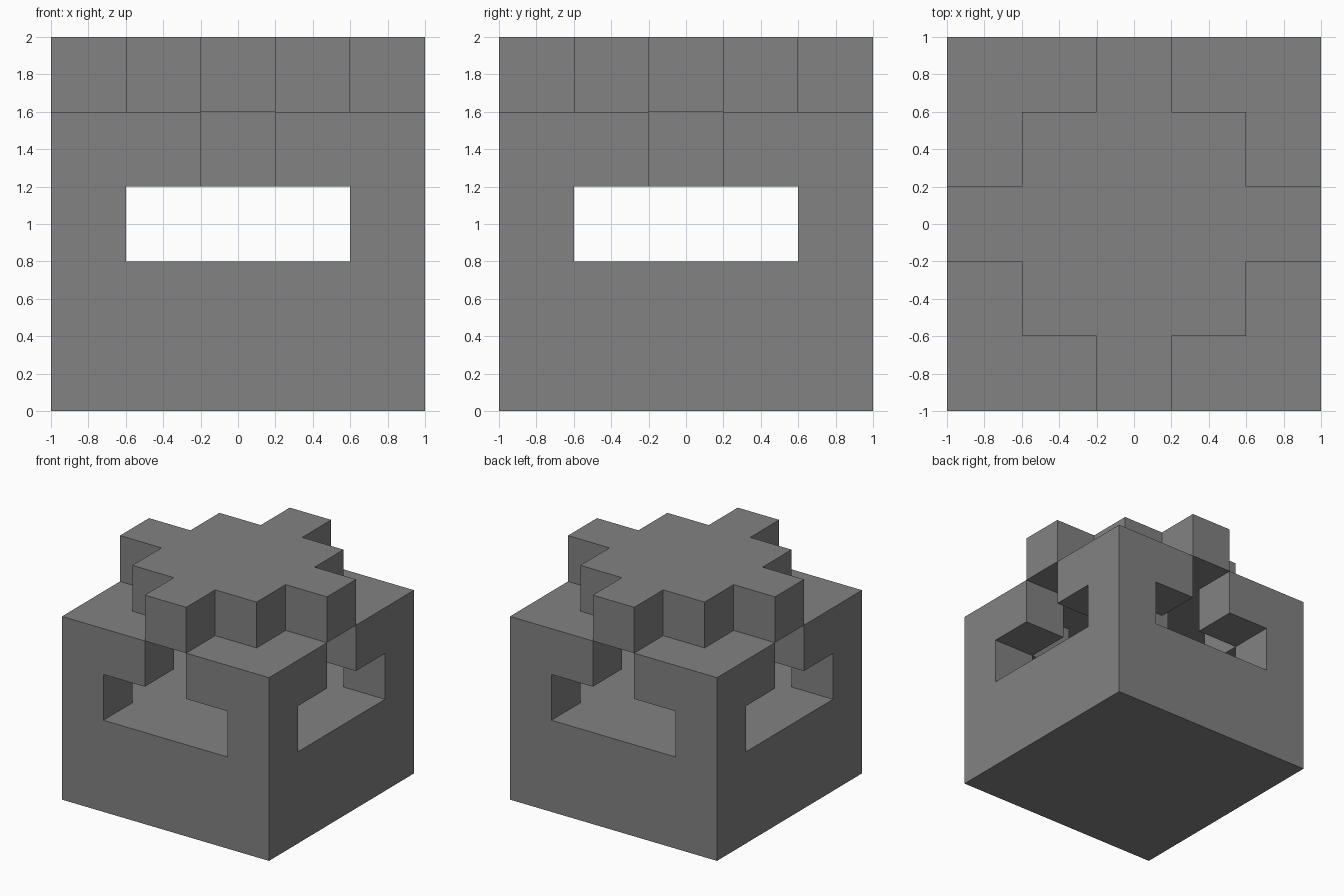
import bpy
import bmesh
from math import pi
from mathutils import Matrix

cube = bpy.data.objects.get("Cube")
if cube:
    bpy.data.objects.remove(cube, do_unlink=True)

CELL = 0.4            # everything sits on a 5 x 5 x 5 lattice
HALF = 2.5 * CELL     # outer half width
INNER = 1.5 * CELL    # half width inside the corner posts
SLOT = 0.5 * CELL     # half width of the slots and arms

grey = bpy.data.materials.new("mid_grey")
grey.use_nodes = True
colour = (0.223, 0.223, 0.223, 1.0)
grey.diffuse_color = colour
grey.node_tree.nodes["Principled BSDF"].inputs["Base Color"].default_value = colour


def extrude_profile(bm, points, low, high):
    """Raise a flat outline into a prism between two heights."""
    face = bm.faces.new([bm.verts.new((x, y, low)) for x, y in points])
    raised = bmesh.ops.extrude_face_region(bm, geom=[face])["geom"]
    verts = [v for v in raised if isinstance(v, bmesh.types.BMVert)]
    bmesh.ops.translate(bm, verts=verts, vec=(0, 0, high - low))


def square(half):
    return [(-half, -half), (half, -half), (half, half), (-half, half)]


def quarter_turns(points):
    """Repeat a run of outline points around the four sides."""
    outline = []
    for turn in range(4):
        rot = Matrix.Rotation(turn * pi / 2, 2)
        outline += [tuple(rot @ Matrix.Identity(2).col[0] * x
                          + rot @ Matrix.Identity(2).col[1] * y) for x, y in points]
    return outline


def make_part(name, prisms, turn=0):
    bm = bmesh.new()
    for points, low, high in prisms:
        extrude_profile(bm, points, low * CELL, high * CELL)
    bmesh.ops.rotate(bm, verts=bm.verts, matrix=Matrix.Rotation(turn * pi / 2, 3, 'Z'))
    bmesh.ops.recalc_face_normals(bm, faces=bm.faces)
    mesh = bpy.data.meshes.new(name)
    bm.to_mesh(mesh)
    bm.free()
    mesh.materials.append(grey)
    obj = bpy.data.objects.new(name, mesh)
    bpy.context.collection.objects.link(obj)


# Solid lower block
make_part("base_block", [(square(HALF), 0, 2)])

# Corner posts, each carrying an L-shaped bracket
post = [(INNER, INNER), (HALF, INNER), (HALF, HALF), (INNER, HALF)]
bracket = [(INNER, INNER), (INNER, SLOT), (HALF, SLOT),
           (HALF, HALF), (SLOT, HALF), (SLOT, INNER)]
corners = ("back_left", "back_right", "front_right", "front_left")
for turn, corner in enumerate(corners):
    make_part(corner + "_corner", [(post, 2, 3), (bracket, 3, 4)], turn)

# Small block hanging under the middle of the cap
make_part("hanging_core", [(square(SLOT), 3, 4)])

# Square cap with an arm on each side
arm = [(HALF, -SLOT), (HALF, SLOT), (INNER, SLOT), (INNER, INNER), (SLOT, INNER)]
make_part("cap", [(quarter_turns(arm), 4, 5)])
